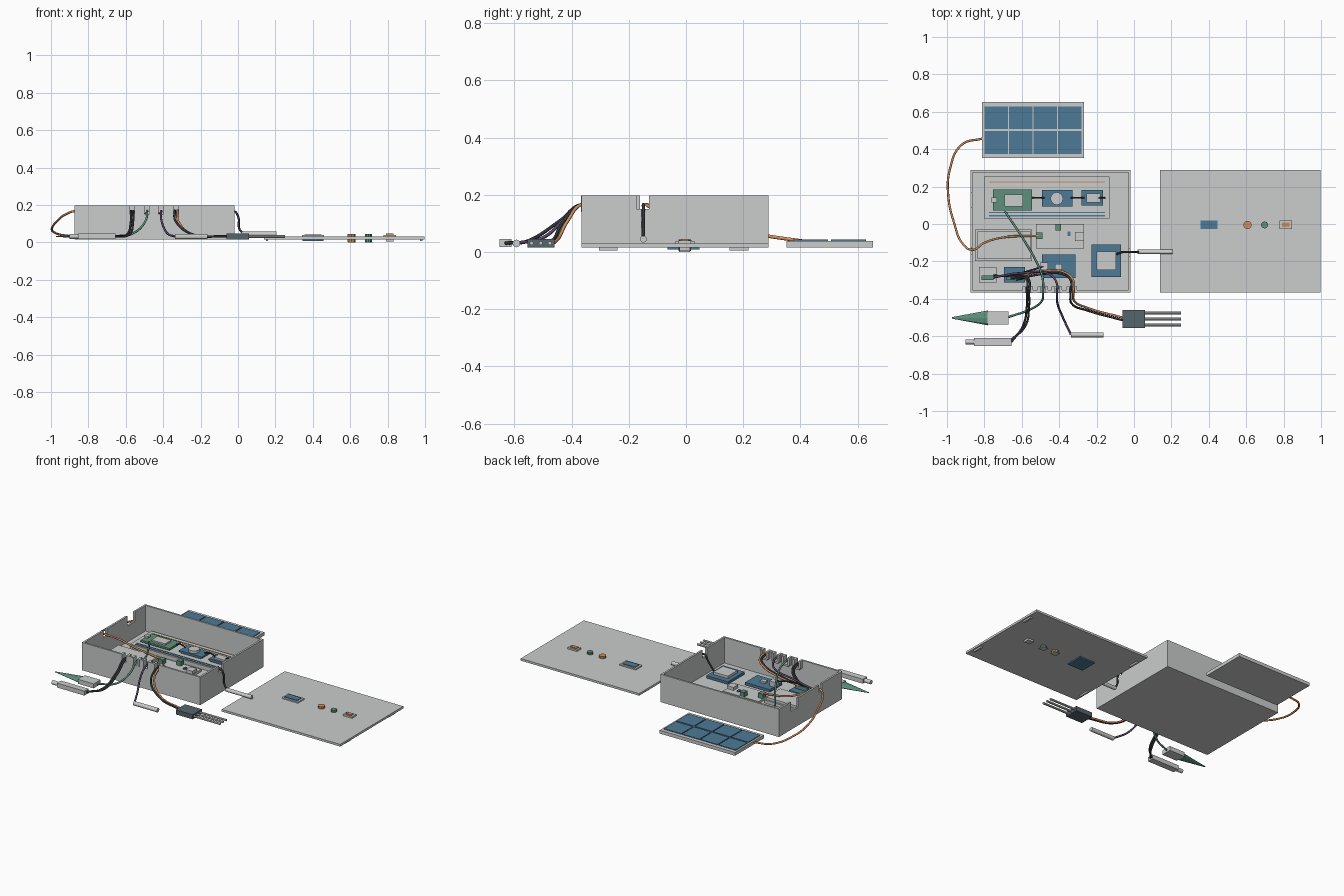
import bpy, bmesh, math
from mathutils import Matrix, Vector

cube = bpy.data.objects.get("Cube")
if cube:
    bpy.data.objects.remove(cube, do_unlink=True)


def material(name, r, g, b):
    m = bpy.data.materials.new(name)
    m.use_nodes = True
    m.diffuse_color = (r, g, b, 1)
    m.node_tree.nodes["Principled BSDF"].inputs["Base Color"].default_value = (r, g, b, 1)
    return m


GREY = material("light grey", .59, .61, .60)
BLUE = material("board blue", .075, .195, .31)
GREEN = material("muted green", .11, .28, .205)
ORANGE = material("copper orange", .64, .27, .11)
SLATE = material("dark slate", .09, .13, .145)
BLACK = material("cable black", .03, .036, .042)
PURPLE = material("cable purple", .10, .06, .16)


def finish(name, bm, mat):
    bmesh.ops.recalc_face_normals(bm, faces=bm.faces)
    me = bpy.data.meshes.new(name)
    bm.to_mesh(me)
    bm.free()
    me.materials.append(mat)
    ob = bpy.data.objects.new(name, me)
    bpy.context.collection.objects.link(ob)
    return ob


def box(name, x, y, z, mat):
    """Block from (min, max) pairs."""
    bm = bmesh.new()
    size = [p[1] - p[0] for p in (x, y, z)]
    mid = [(p[0] + p[1]) / 2 for p in (x, y, z)]
    bmesh.ops.create_cube(bm, size=1, matrix=Matrix.Translation(mid) @ Matrix.Diagonal((*size, 1)))
    return finish(name, bm, mat)


def rod(name, centre, r, length, mat, axis="Z", r2=None, sides=12):
    bm = bmesh.new()
    turn = Matrix.Rotation(math.pi / 2, 4, "Y") if axis == "X" else Matrix()
    bmesh.ops.create_cone(bm, cap_ends=True, segments=sides, radius1=r,
                          radius2=r if r2 is None else r2, depth=length,
                          matrix=Matrix.Translation(centre) @ turn)
    return finish(name, bm, mat)


def wall(name, axis, at, span, notches):
    """Upright panel along one axis with notches (start, end, floor) in its top edge."""
    low, high = Z0, Z1
    pts = [(span[1], low), (span[0], low), (span[0], high)]
    for a, b, h in notches:
        pts += [(a, high), (a, h), (b, h), (b, high)]
    pts.append((span[1], high))
    place = (lambda u, w: (u, at, w)) if axis == "X" else (lambda u, w: (at, u, w))
    bm = bmesh.new()
    face = bm.faces.new([bm.verts.new(place(*p)) for p in pts])
    out = bmesh.ops.extrude_face_region(bm, geom=[face])
    step = Vector((0, T, 0)) if axis == "X" else Vector((T, 0, 0))
    bmesh.ops.translate(bm, vec=step, verts=[v for v in out["geom"] if isinstance(v, bmesh.types.BMVert)])
    return finish(name, bm, GREY)


def cable(name, pts, mat, r=.006):
    cu = bpy.data.curves.new(name, "CURVE")
    cu.dimensions = "3D"
    cu.bevel_depth = r
    cu.bevel_resolution = 2
    cu.resolution_u = 8
    cu.use_fill_caps = True
    sp = cu.splines.new("BEZIER")
    sp.bezier_points.add(len(pts) - 1)
    for bp, p in zip(sp.bezier_points, pts):
        bp.co = p
        bp.handle_left_type = bp.handle_right_type = "AUTO"
    cu.materials.append(mat)
    bpy.context.collection.objects.link(bpy.data.objects.new(name, cu))


# Open case: floor, four walls, cable notches
T, Z0, Z1 = .012, .016, .198
X0, X1, Y0, Y1 = -.875, -.018, -.366, .288
GATES = [-.567, -.487, -.412, -.332]
box("case_floor", (X0, X1), (Y0, Y1), (Z0, .03), GREY)
wall("case_front_wall", "X", Y0, (X0, X1), [(g - .014, g + .014, .152) for g in GATES])
wall("case_back_wall", "X", Y1 - T, (X0, X1), [])
wall("case_right_wall", "Y", X0, (Y0, Y1), [(-.16, -.125, .15), (.09, .165, .135)])
wall("case_left_wall", "Y", X1 - T, (Y0, Y1), [(-.173, -.13, .15)])
for g in GATES:
    for s in (-1, 1):
        box("cable_clip_side", (g + s * .021 - .007, g + s * .021 + .007), (Y0 - .002, -.333), (.148, Z1), GREY)
    box("cable_clip_base", (g - .02, g + .02), (Y0 - .002, -.333), (.14, .152), GREY)

# Lid with snap tabs, display, lamps and button
box("lid", (.138, .996), (Y0, Y1), (.016, .03), GREY)
for x in (.155, .98):
    for y in (-.272, .185):
        box("lid_tab", (x - .006, x + .006), (y - .033, y + .033), (.006, .016), GREY)
box("display_frame", (.343, .46), (-.037, .03), (.03, .038), GREY)
box("display_glass", (.356, .447), (-.026, .02), (.038, .042), BLUE)
box("display_board", (.345, .458), (-.065, .047), (.008, .016), BLUE)
for name, x, r, mat in (("orange_lamp", .607, .022, ORANGE), ("green_lamp", .698, .019, GREEN)):
    rod(name, (x, -.005, .0235), r, .041, mat, sides=10)
    box(name + "_base", (x - .02, x + .02), (-.024, .014), (0, .003), GREY)
box("button_frame", (.778, .845), (-.027, .018), (.03, .04), GREY)
box("button_cap", (.79, .832), (-.017, .008), (.04, .046), ORANGE)
box("button_base", (.79, .832), (-.022, .014), (.004, .016), GREY)

# Solar panel
box("solar_frame", (-.812, -.267), (.352, .653), (.016, .038), GREY)
for i in range(4):
    for y in (.375, .507):
        x = -.8 + i * .1315
        box("solar_cell", (x, x + .125), (y, y + .122), (.038, .043), BLUE)

# Breadboard with rails and its three boards
box("breadboard", (-.803, -.13), (.03, .254), (.03, .055), GREY)
for y, mat in ((.225, ORANGE), (.205, GREY), (.062, BLUE), (.044, BLUE)):
    box("breadboard_rail", (-.775, -.155), (y - .003, y + .003), (.055, .058), mat)
box("controller_board", (-.755, -.546), (.072, .184), (.066, .078), GREEN)
box("controller_chip", (-.692, -.594), (.093, .157), (.078, .088), GREY)
box("controller_port", (-.762, -.733), (.115, .143), (.078, .09), GREY)
box("air_sensor_board", (-.493, -.328), (.094, .182), (.062, .072), BLUE)
rod("air_sensor_can", (-.413, .136, .08), .034, .018, GREY)
box("light_sensor_board", (-.282, -.167), (.1, .182), (.062, .072), BLUE)
box("light_sensor_chip", (-.253, -.178), (.115, .163), (.072, .084), GREY)
for x, y, w in ((-.65, .128, .09), (-.41, .137, .07), (-.225, .14, .05)):
    for s in (-1, 1):
        box("pin_header", (x - w, x + w), (y + s * .034 - .005, y + s * .034 + .005), (.054, .067), SLATE)
for a, b in ((-.546, -.48), (-.34, -.265), (-.19, -.155)):
    cable("board_jumper", [(a, .14, .08), ((a + b) / 2, .14, .088), (b, .14, .077)], BLACK, .004)

# Battery tray and charging board
box("battery_tray", (-.85, -.546), (-.198, -.03), (.03, .05), GREY)
box("battery_pack", (-.838, -.552), (-.187, -.04), (.05, .066), GREY)
box("charger_board", (-.525, -.266), (-.13, 0), (.03, .045), GREY)
box("charger_terminal", (-.525, -.49), (-.08, -.045), (.045, .075), GREEN)
box("charger_output", (-.42, -.39), (-.035, 0), (.045, .075), GREEN)
box("charger_chip", (-.355, -.34), (-.063, -.04), (.045, .053), BLUE)
box("charger_socket", (-.315, -.268), (-.09, -.042), (.045, .065), GREY)

# Sensor interface boards
box("amplifier_board", (-.493, -.314), (-.29, -.163), (.035, .052), BLUE)
box("amplifier_socket", (-.503, -.46), (-.245, -.205), (.052, .085), GREY)
box("amplifier_chip", (-.422, -.385), (-.243, -.215), (.052, .064), GREY)
box("radio_board", (-.226, -.07), (-.283, -.11), (.035, .052), BLUE)
box("radio_shield", (-.2, -.095), (-.246, -.147), (.052, .068), GREY)
for x, w, mat in ((-.83, .094, GREY), (-.696, .112, BLUE)):
    box("interface_board", (x, x + w), (-.312, -.23), (.03, .047), mat)
    box("interface_terminal", (x + .014, x + w - .014), (-.3, -.276), (.047, .07), GREEN)

# Pointed probe
rod("probe_tip", (-.877, -.502, .031), .004, .194, GREEN, "X", r2=.04, sides=8).scale.z = 1
tip = bpy.data.objects["probe_tip"]
tip.scale = (1, 1, .35)
tip.location.z = .031 * .65
box("probe_handle", (-.782, -.67), (-.537, -.467), (.017, .046), GREY)

# Plug, rod probe and antenna
box("plug_body", (-.855, -.656), (-.652, -.61), (.017, .046), GREY)
rod("plug_tip", (-.878, -.631, .031), .013, .046, GREY, "X")
rod("temperature_probe", (-.251, -.593, .03), .0135, .174, GREY, "X")
rod("antenna", (.113, -.149, .045), .012, .187, GREY, "X")

# Three-pronged soil probe
box("soil_probe_body", (-.062, .06), (-.555, -.46), (.016, .046), SLATE)
for y in (-.476, -.508, -.54):
    rod("soil_prong", (.153, y, .031), .007, .194, GREY, "X", sides=8)

# Cables from the inside boards over the front wall to each probe
H = .166
g1, g2, g3, g4 = GATES
for d in (-.006, .006):
    cable("plug_cable", [(-.66 + d, -.292, .06), (-.61, -.278 + d, .1), (g1 + d, -.3, .15), (g1 + d, -.366, H),
                         (g1 + d, -.44, .11), (-.59 + d, -.55, .04), (-.656, -.625 + d, .031)], BLACK)
cable("probe_cable", [(-.69, .067, .085), (-.58, -.1, .13), (-.5, -.25, .15), (g2, -.3, .16), (g2, -.366, H),
                      (-.492, -.41, .12), (-.557, -.457, .05), (-.67, -.497, .031)], GREEN)
cable("temperature_cable", [(-.75, -.285, .065), (-.6, -.262, .11), (-.45, -.27, .14), (g3, -.32, .16),
                            (g3, -.366, H), (-.41, -.42, .12), (-.38, -.5, .05), (-.338, -.59, .031)], PURPLE)
for d, mat in ((-.007, BLACK), (.007, ORANGE)):
    cable("soil_cable", [(-.63, -.29 + d, .065), (-.5, -.262 + d, .1), (-.38, -.262 + d, .14), (g4 + d, -.3, .16),
                         (g4 + d, -.366, H), (-.325 + d, -.42 + d, .11), (-.25, -.455 + d, .045),
                         (-.062, -.507 + d, .032)], mat)
cable("interface_cable", [(-.75, -.275, .066), (-.68, -.278, .08), (-.56, -.25, .09), (-.48, -.225, .08)], BLACK, .005)
cable("antenna_cable", [(-.09, -.16, .068), (-.06, -.15, .12), (-.024, -.149, .166), (0, -.149, .14),
                        (.008, -.149, .07), (.03, -.149, .045)], BLACK)

# Solar cable through the right wall to the charger
cable("solar_cable", [(-.81, .457, .03), (-.92, .425, .036), (-.985, .29, .055), (-.993, .15, .08),
                      (-.96, 0, .12), (-.92, -.1, .15), (-.868, -.138, .166), (-.8, -.1, .14),
                      (-.7, -.072, .1), (-.51, -.063, .07)], ORANGE)
